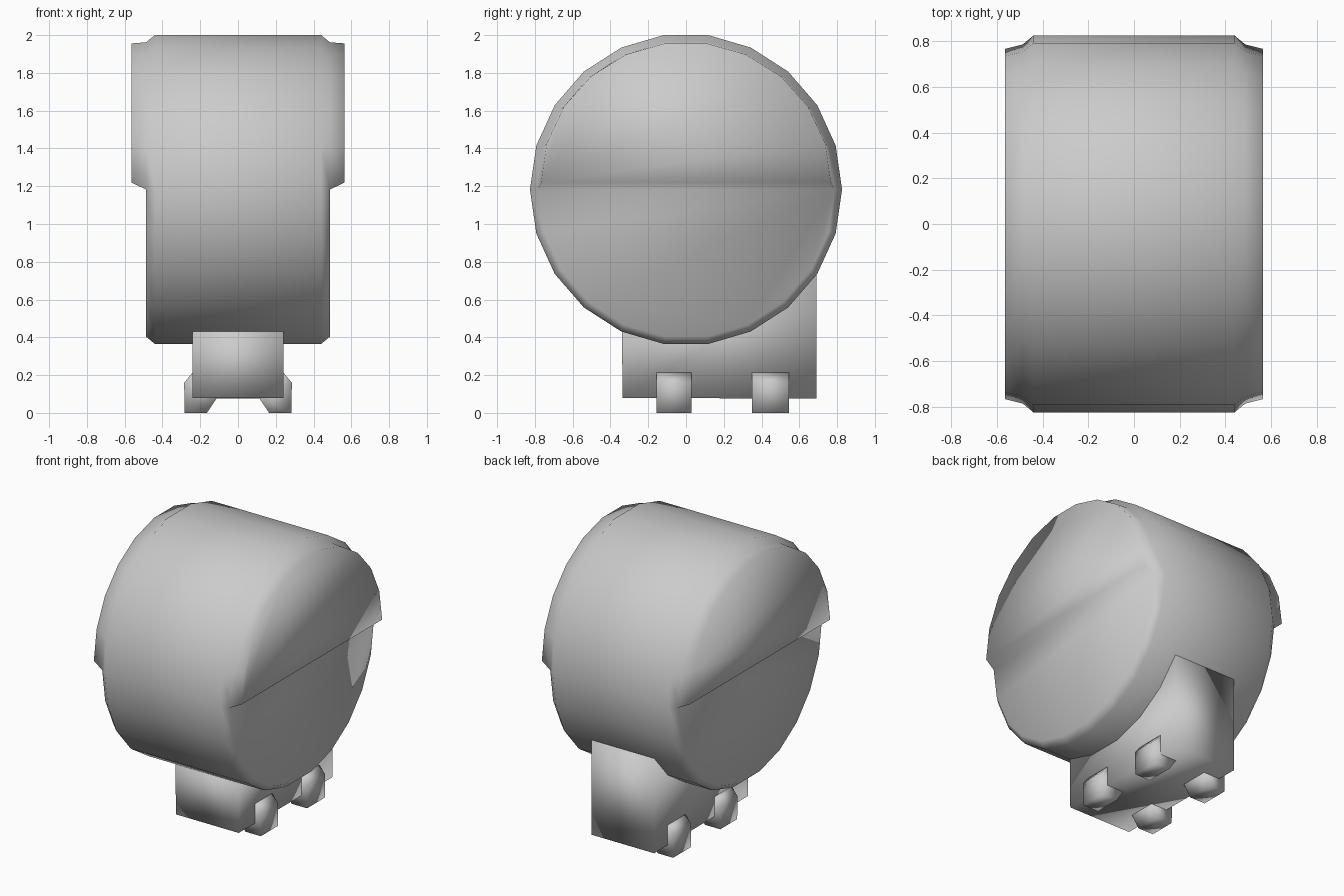
import bpy
import bmesh
from math import sin, cos, tau

if "Cube" in bpy.data.objects:
    bpy.data.objects.remove(bpy.data.objects["Cube"])

grey = bpy.data.materials.new("plain grey")
grey.use_nodes = True
grey.diffuse_color = (0.6, 0.6, 0.6, 1)
grey.node_tree.nodes["Principled BSDF"].inputs["Base Color"].default_value = (0.6, 0.6, 0.6, 1)


def finish(name, bm):
    bmesh.ops.recalc_face_normals(bm, faces=bm.faces)
    for face in bm.faces:
        face.smooth = True
    mesh = bpy.data.meshes.new(name)
    bm.to_mesh(mesh)
    bm.free()
    mesh.materials.append(grey)
    obj = bpy.data.objects.new(name, mesh)
    bpy.context.collection.objects.link(obj)
    return obj


def bridge(bm, a, b):
    for i in range(len(a)):
        j = (i + 1) % len(a)
        bm.faces.new((a[i], a[j], b[j], b[i]))


def prism(name, start, end):
    bm = bmesh.new()
    a = [bm.verts.new(p) for p in start]
    b = [bm.verts.new(p) for p in end]
    bridge(bm, a, b)
    bm.faces.new(a)
    bm.faces.new(b)
    return finish(name, bm)


# Drum with bevelled rims and a raised upper half on each end
SIDES, AXIS = 22, 1.1825
bm = bmesh.new()
rings = []
for x, r in ((-0.487, 0.787), (-0.44, 0.826), (0.44, 0.826), (0.487, 0.787)):
    rings.append([bm.verts.new((x, r * cos(tau * i / SIDES), AXIS + r * sin(tau * i / SIDES)))
                  for i in range(SIDES)])
for a, b in zip(rings, rings[1:]):
    bridge(bm, a, b)
half = SIDES // 2
for ring, x in ((rings[0], -0.565), (rings[-1], 0.565)):
    bm.faces.new(ring[half:] + ring[:1])
    upper = ring[:half + 1]
    outer = [bm.verts.new((x, v.co.y * 0.975, 1.22 + (v.co.z - AXIS) * 0.945)) for v in upper]
    bridge(bm, upper, outer)
    bm.faces.new(outer)
finish("drum", bm)

# Mounting block under the drum, taller at the back
side = ((-0.335, 0.08), (0.69, 0.075), (0.69, 0.73), (-0.34, 0.43))
prism("mounting_block", [(-0.24, y, z) for y, z in side], [(0.24, y, z) for y, z in side])

# Four feet
foot = ((0.235, 0.22), (0.285, 0.16), (0.283, 0), (0.165, 0), (0.115, 0.075))
for s, side_name in ((1, "left"), (-1, "right")):
    for place, y0, y1 in (("front", -0.155, 0.03), ("back", 0.35, 0.545)):
        prism(f"{place}_{side_name}_foot",
              [(s * x, y0, z) for x, z in foot], [(s * x, y1, z) for x, z in foot])
